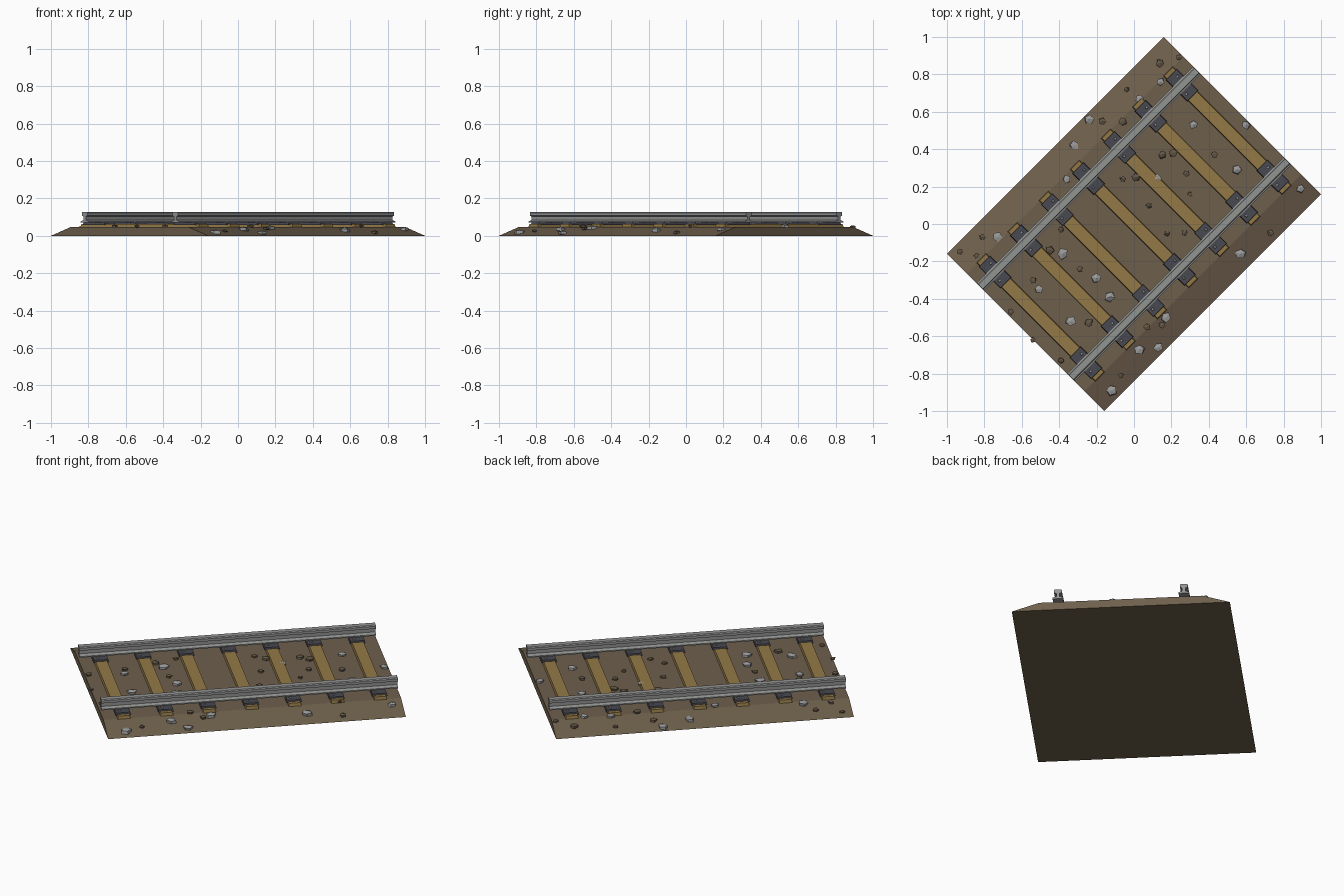
import bpy, bmesh, random
from math import pi, sqrt
from mathutils import Matrix, Vector

if "Cube" in bpy.data.objects:
    bpy.data.objects.remove(bpy.data.objects["Cube"])

random.seed(4)
TURN = Matrix.Rotation(pi / 4, 4, 'Z')   # track runs diagonally: local x along, local y across
TOP, HALF_W, SHOULDER, HALF_L = 0.047, 0.594, 0.445, 0.82
GAUGE = 0.343


def material(name, rgb):
    m = bpy.data.materials.new(name)
    m.diffuse_color = (*rgb, 1)
    m.use_nodes = True
    m.node_tree.nodes["Principled BSDF"].inputs["Base Color"].default_value = m.diffuse_color
    return m


EARTH = material("brown earth", (0.155, 0.115, 0.072))
WOOD = material("tan wood", (0.29, 0.19, 0.062))
PLATE = material("dark iron", (0.065, 0.065, 0.083))
STEEL = material("grey steel", (0.29, 0.30, 0.29))
GREY = material("grey stone", (0.33, 0.33, 0.33))
BROWN = material("brown stone", (0.125, 0.095, 0.062))


def finish(bm, name, mat, turn=True):
    if turn:
        bm.transform(TURN)
    bmesh.ops.recalc_face_normals(bm, faces=bm.faces)
    me = bpy.data.meshes.new(name)
    bm.to_mesh(me)
    bm.free()
    me.materials.append(mat)
    ob = bpy.data.objects.new(name, me)
    bpy.context.collection.objects.link(ob)
    return ob


def extrude_profile(name, half, half_len, mat, y0=0):
    """Mirror a half profile of (y, z) points and extrude it along the track."""
    pts = half + [(-y, z) for y, z in reversed(half)]
    bm = bmesh.new()
    face = bm.faces.new([bm.verts.new((-half_len, y0 + y, z)) for y, z in pts])
    ext = bmesh.ops.extrude_face_region(bm, geom=[face], use_keep_orig=True)
    moved = [g for g in ext["geom"] if isinstance(g, bmesh.types.BMVert)]
    bmesh.ops.translate(bm, verts=moved, vec=(2 * half_len, 0, 0))
    return finish(bm, name, mat)


def block(bm, centre, size, taper=1.0):
    """Box whose upper face is drawn in by an absolute chamfer."""
    ret = bmesh.ops.create_cube(bm, size=1)
    for v in ret["verts"]:
        k = [s - 2 * taper if v.co.z > 0 else s for s in size[:2]]
        v.co = Vector((v.co.x * k[0], v.co.y * k[1], v.co.z * size[2])) + Vector(centre)


# embankment
extrude_profile("embankment", [(HALF_W, 0), (SHOULDER, TOP)], HALF_L, EARTH)

# rails
rail = [(0.029, 0.070), (0.029, 0.077), (0.009, 0.084), (0.009, 0.103),
        (0.021, 0.108), (0.021, 0.123), (0.016, 0.128)]
for name, s in (("left_rail", 1), ("right_rail", -1)):
    extrude_profile(name, rail, 0.817, STEEL, s * GAUGE)

# sleepers, tie plates and spikes
wood, plates, spikes = bmesh.new(), bmesh.new(), bmesh.new()
for i in range(-3, 4):
    x = i * 0.2355
    block(wood, (x, 0, 0.047), (0.078, 0.905, 0.032), 0.007)
    for s in (1, -1):
        block(plates, (x, s * GAUGE, 0.0645), (0.084, 0.164, 0.013), 0.003)
        for d in (1, -1):
            block(spikes, (x + d * 0.016, s * GAUGE + d * 0.05, 0.073), (0.013, 0.013, 0.008), 0.002)
finish(wood, "sleepers", WOOD)
finish(plates, "tie_plates", PLATE)
finish(spikes, "spikes", GREY)


# scattered stones
def stones(name, spots, r0, r1, mat):
    bm = bmesh.new()
    for x, y in spots:
        r = random.uniform(r0, r1)
        v = abs(x - y) / sqrt(2)
        ground = TOP * min(1, max(0, (HALF_W - v) / (HALF_W - SHOULDER)))
        ret = bmesh.ops.create_uvsphere(bm, u_segments=5, v_segments=3, radius=1)
        spin = Matrix.Rotation(random.uniform(0, 6.28), 3, 'Z')
        for vert in ret["verts"]:
            c = spin @ (vert.co * random.uniform(0.8, 1.15))
            vert.co = (x + c.x * r, y + c.y * r, max(0.002, ground + 0.004 + c.z * r * 0.5))
    finish(bm, name, mat, turn=False)


stones("grey_stones", [
    (.14, .76), (.03, .67), (-.24, .56), (-.32, .42), (.32, .53), (.60, .53),
    (.89, .19), (.12, .24), (-.51, -.35), (-.34, -.52), (-.12, -.89), (-.13, -.39),
    (-.38, -.16), (.03, -.67), (.13, -.66), (.17, -.50), (.57, -.16), (-.20, -.29),
    (-.62, -.04), (-.73, -.07), (-.36, .24), (.55, .29)], 0.023, 0.034, GREY)
stones("brown_stones", [
    (.14, .86), (.24, .89), (-.04, .72), (-.06, .55), (-.17, .55), (.15, .37), (.01, .25),
    (.21, .38), (.28, .27), (.36, .32), (.43, .37), (-.06, .24), (.30, .16), (.18, -.05),
    (.08, .10), (.33, -.01), (.65, .03), (.73, -.05), (.27, -.05), (-.93, -.15),
    (-.81, -.07), (-.84, -.17), (-.66, -.47), (-.54, -.62), (-.39, -.73), (-.24, -.53),
    (-.07, -.81), (-.13, -.55), (.07, -.55), (.15, -.54), (-.29, -.24), (-.54, -.30),
    (-.45, -.14), (.60, .40), (-.39, -.03)], 0.016, 0.027, BROWN)
